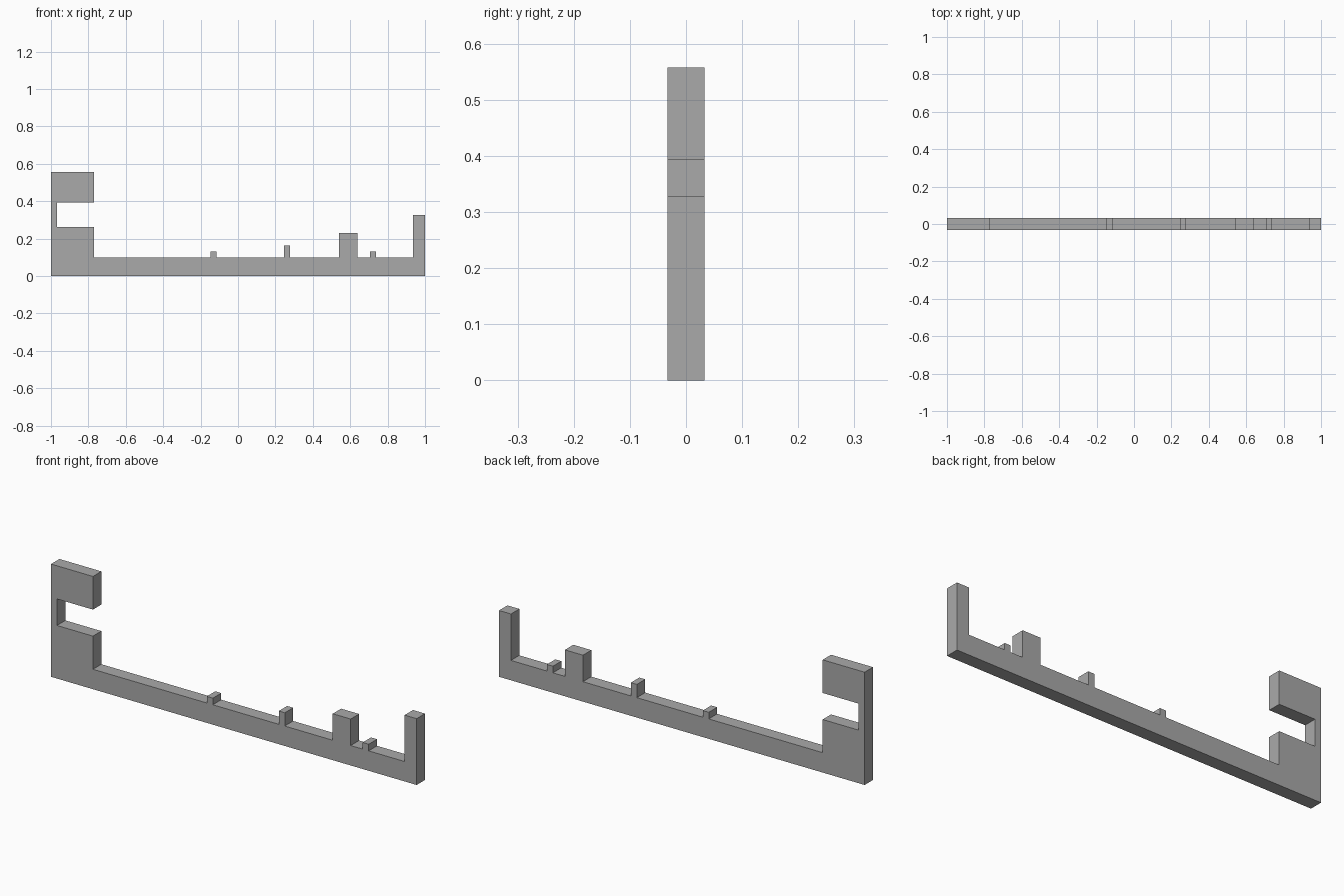
import bpy
import bmesh

cube = bpy.data.objects.get("Cube")
if cube:
    bpy.data.objects.remove(cube, do_unlink=True)

# The whole part sits on a square module: 61 long, 17 high, 2 thick
LENGTH = 61
U = 2 / LENGTH
BASE = 3

grey = bpy.data.materials.new("plain grey")
grey.use_nodes = True
colour = (0.4, 0.4, 0.4, 1)
grey.diffuse_color = colour
grey.node_tree.nodes["Principled BSDF"].inputs["Base Color"].default_value = colour

# Hooked end: foot, slot and upper jaw
outline = [(0, 0), (0, 17), (7, 17), (7, 12), (1, 12), (1, 8), (7, 8), (7, BASE)]

# Upright teeth along the bar: start, end, height
for start, end, top in [(26, 27, 4), (38, 39, 5), (47, 50, 7), (52, 53, 4)]:
    outline += [(start, BASE), (start, top), (end, top), (end, BASE)]

# Tall post at the far end
outline += [(59, BASE), (59, 10), (LENGTH, 10), (LENGTH, 0)]

# Extrude the profile through the thickness
bm = bmesh.new()
face = bm.faces.new([bm.verts.new((x * U - 1, -U, z * U)) for x, z in outline])
result = bmesh.ops.extrude_face_region(bm, geom=[face], use_keep_orig=True)
moved = [v for v in result["geom"] if isinstance(v, bmesh.types.BMVert)]
bmesh.ops.translate(bm, verts=moved, vec=(0, 2 * U, 0))
bmesh.ops.recalc_face_normals(bm, faces=bm.faces)

mesh = bpy.data.meshes.new("toothed_bar")
bm.to_mesh(mesh)
bm.free()
mesh.materials.append(grey)
bpy.context.collection.objects.link(bpy.data.objects.new("toothed_bar", mesh))
